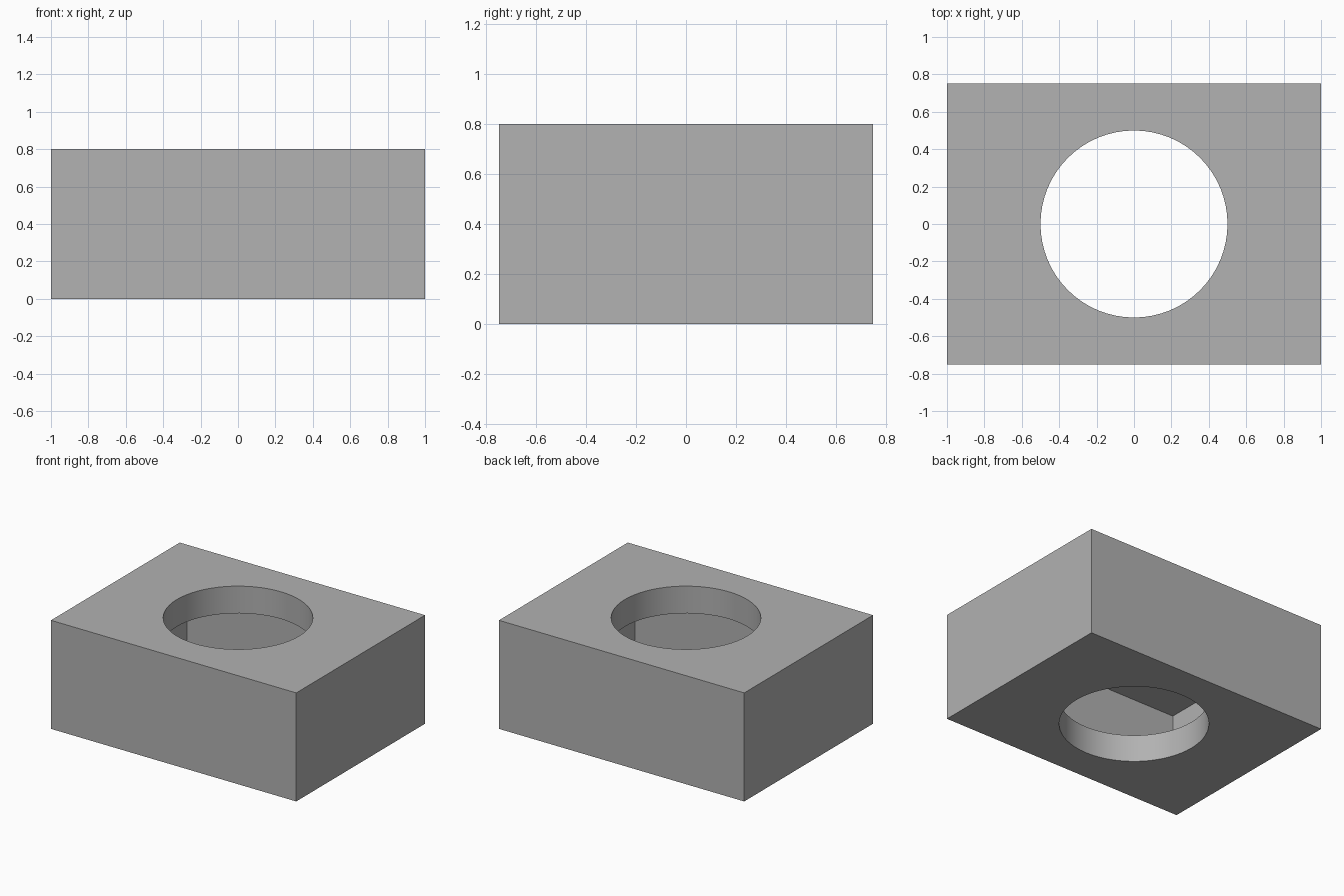
import bpy

default_cube = bpy.data.objects.get("Cube")
if default_cube:
    bpy.data.objects.remove(default_cube, do_unlink=True)

WIDTH, DEPTH, HEIGHT, WALL = 2.0, 1.5, 0.8, 0.2
HOLE_RADIUS = 0.5

grey = bpy.data.materials.new("plain grey")
grey.use_nodes = True
colour = (0.445, 0.445, 0.445, 1)
grey.diffuse_color = colour
grey.node_tree.nodes["Principled BSDF"].inputs["Base Color"].default_value = colour


def add_box(name, size):
    """Box centred on the middle of the block."""
    bpy.ops.mesh.primitive_cube_add(size=1, location=(0, 0, HEIGHT / 2))
    box = bpy.context.object
    box.name = name
    box.scale = size
    bpy.ops.object.transform_apply(location=False, rotation=False, scale=True)
    box.data.materials.append(grey)
    return box


def cut(target, cutter):
    """Subtract the cutter, then remove it."""
    cutter.hide_render = True
    modifier = target.modifiers.new(cutter.name, "BOOLEAN")
    modifier.operation = "DIFFERENCE"
    modifier.solver = "EXACT"
    modifier.object = cutter
    bpy.ops.object.select_all(action="DESELECT")
    target.select_set(True)
    bpy.context.view_layer.objects.active = target
    bpy.ops.object.modifier_apply(modifier=modifier.name)
    bpy.data.objects.remove(cutter, do_unlink=True)


# Outer block
block = add_box("hollow_block", (WIDTH, DEPTH, HEIGHT))

# Rectangular cavity with even walls
cavity = add_box("cavity_cutter", [s - 2 * WALL for s in (WIDTH, DEPTH, HEIGHT)])
cut(block, cavity)

# Round opening through the top and bottom
bpy.ops.mesh.primitive_cylinder_add(vertices=64, radius=HOLE_RADIUS, depth=HEIGHT * 2,
                                    location=(0, 0, HEIGHT / 2))
hole = bpy.context.object
hole.name = "hole_cutter"
hole.data.materials.append(grey)
cut(block, hole)

# Smooth hole walls, crisp edges elsewhere
bpy.ops.object.shade_smooth_by_angle(angle=0.5)
